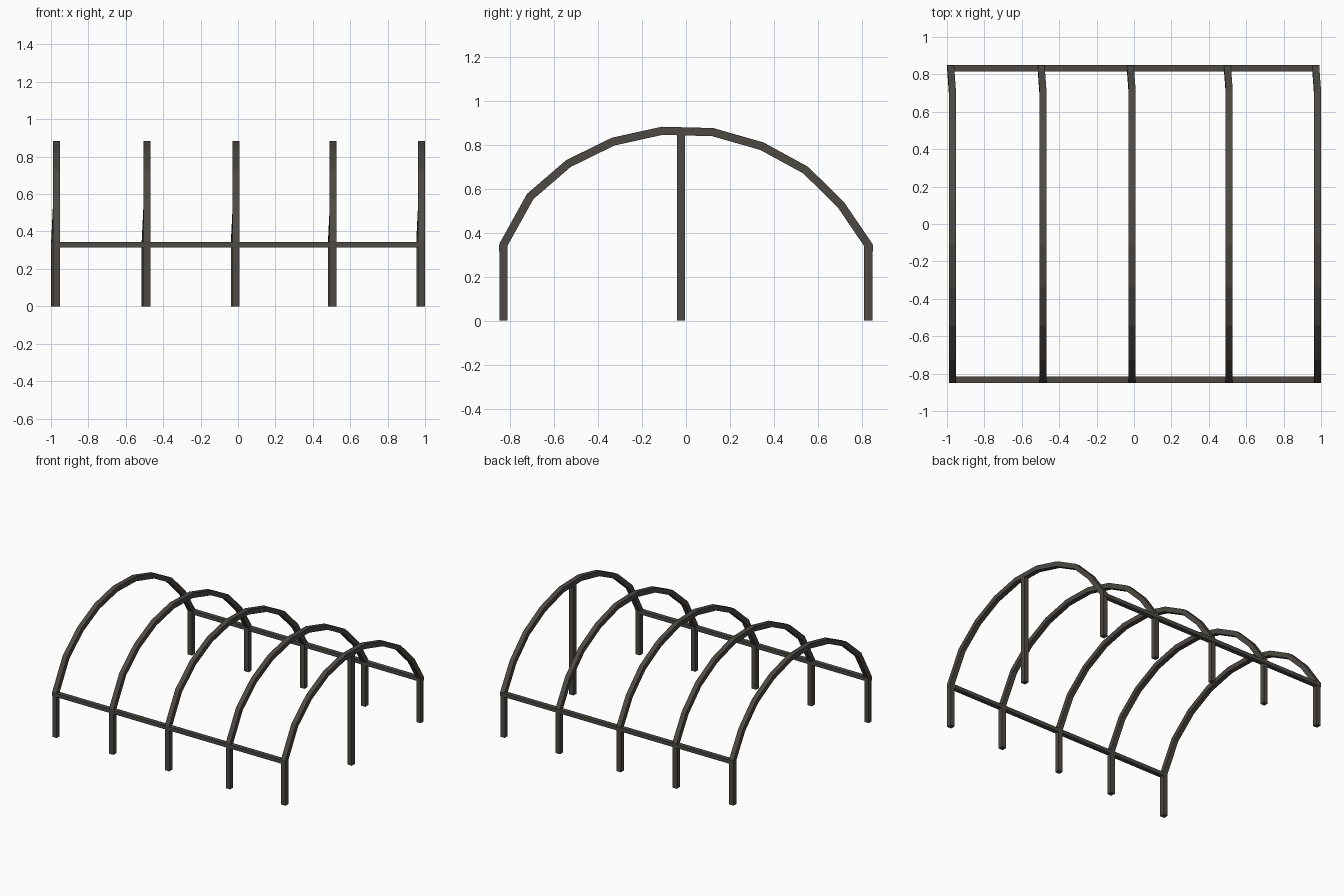
import bpy, bmesh
from mathutils import Vector

if "Cube" in bpy.data.objects:
    bpy.data.objects.remove(bpy.data.objects["Cube"])

metal = bpy.data.materials.new("dark warm grey metal")
metal.diffuse_color = (0.075, 0.067, 0.058, 1)
metal.use_nodes = True
metal.node_tree.nodes["Principled BSDF"].inputs["Base Color"].default_value = metal.diffuse_color


def bar(name, points, half_u, half_v):
    """Sweep a rectangular bar along a path, mitring each corner."""
    pts = [Vector(p) for p in points]
    first = (pts[1] - pts[0]).normalized()
    # starting frame across the first segment
    ref = Vector((1, 0, 0)) if abs(first.x) < 0.9 else Vector((0, 1, 0))
    u = (ref - first * ref.dot(first)).normalized()
    v = first.cross(u)
    ring = [pts[0] + a * half_u * u + b * half_v * v
            for a, b in ((-1, -1), (1, -1), (1, 1), (-1, 1))]
    bm = bmesh.new()
    rings = [[bm.verts.new(c) for c in ring]]
    for i in range(1, len(pts)):
        d = (pts[i] - pts[i - 1]).normalized()
        nxt = (pts[i + 1] - pts[i]).normalized() if i + 1 < len(pts) else d
        n = (d + nxt).normalized()
        # slide the ring along the segment onto the mitre plane
        ring = [c + d * ((pts[i] - c).dot(n) / d.dot(n)) for c in ring]
        rings.append([bm.verts.new(c) for c in ring])
    for a, b in zip(rings, rings[1:]):
        for i in range(4):
            j = (i + 1) % 4
            bm.faces.new((a[i], a[j], b[j], b[i]))
    bm.faces.new(rings[0])
    bm.faces.new(rings[-1])
    bmesh.ops.recalc_face_normals(bm, faces=bm.faces)
    me = bpy.data.meshes.new(name)
    bm.to_mesh(me)
    bm.free()
    me.materials.append(metal)
    ob = bpy.data.objects.new(name, me)
    bpy.context.collection.objects.link(ob)
    return ob


# hoop profile (y, z): front leg, arch, back leg
profile = [(-0.831, 0), (-0.831, 0.345), (-0.709, 0.565), (-0.535, 0.715),
           (-0.331, 0.815), (-0.109, 0.864), (0.122, 0.858), (0.345, 0.794),
           (0.545, 0.685), (0.706, 0.526), (0.829, 0.345), (0.829, 0)]

# five square-section hoops, whose back legs lean slightly to the left
for k, x in enumerate((-0.971, -0.487, -0.010, 0.509, 0.981)):
    path = [(x - (0.009 if y > 0.8 else 0), y, z) for y, z in profile]
    bar(f"hoop_{k + 1}", path, 0.0185, 0.0185)

# side rails joining the hoops, just proud of the legs
bar("front_rail", [(-0.99, -0.833, 0.33), (1.0, -0.833, 0.33)], 0.0175, 0.0145)
bar("back_rail", [(-1.0, 0.833, 0.33), (0.991, 0.833, 0.33)], 0.0175, 0.0145)

# door post under the right-hand end hoop
bar("door_post", [(0.981, -0.023, 0), (0.981, -0.023, 0.862)], 0.0185, 0.0185)
